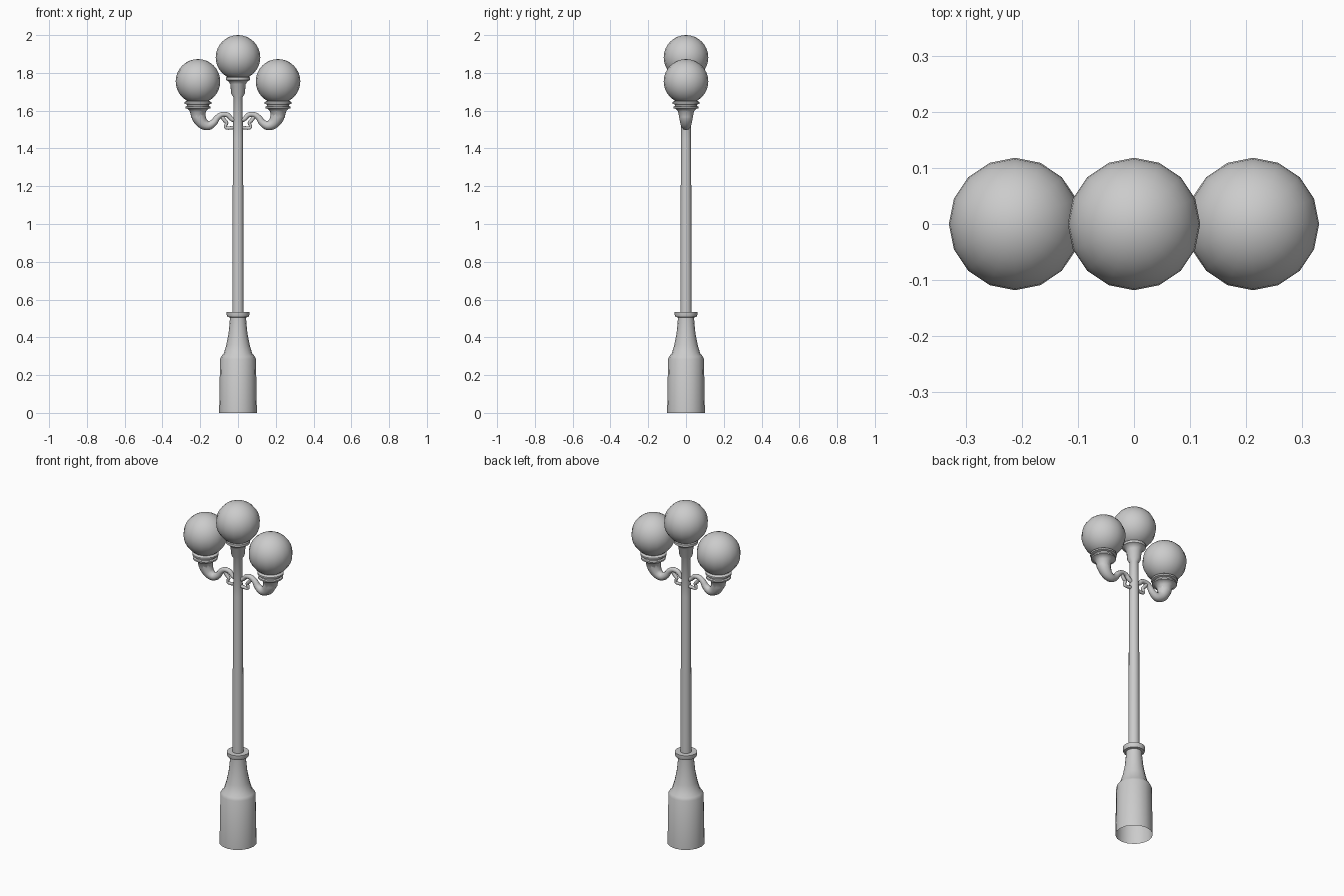
import bpy, math
from mathutils import Vector

cube = bpy.data.objects.get("Cube")
if cube:
    bpy.data.objects.remove(cube)

grey = bpy.data.materials.new("light_grey")
grey.use_nodes = True
grey.diffuse_color = (0.6, 0.6, 0.6, 1)
grey.node_tree.nodes["Principled BSDF"].inputs["Base Color"].default_value = (0.6, 0.6, 0.6, 1)


def finish(ob, angle=50):
    ob.data.materials.append(grey)
    bpy.ops.object.select_all(action="DESELECT")
    ob.select_set(True)
    bpy.context.view_layer.objects.active = ob
    bpy.ops.object.shade_smooth_by_angle(angle=math.radians(angle))
    return ob


def skin_rings(name, rings, cap_ends=False):
    """Join a list of equal vertex rings into a skin."""
    n = len(rings[0])
    faces = []
    for i in range(len(rings) - 1):
        for j in range(n):
            k = (j + 1) % n
            faces.append((i * n + j, i * n + k, (i + 1) * n + k, (i + 1) * n + j))
    if cap_ends:
        last = (len(rings) - 1) * n
        faces += [tuple(reversed(range(n))), tuple(range(last, last + n))]
    mesh = bpy.data.meshes.new(name)
    mesh.from_pydata([v for r in rings for v in r], [], faces)
    ob = bpy.data.objects.new(name, mesh)
    bpy.context.collection.objects.link(ob)
    return finish(ob)


def lathe(name, profile, x=0, sides=16):
    turn = [2 * math.pi * j / sides for j in range(sides)]
    return skin_rings(name, [[(x + r * math.cos(a), r * math.sin(a), z) for a in turn]
                             for r, z in profile])


def tube(name, path, side, sides=10, steps=4):
    """Sweep a round section of varying radius along a smooth x-z path."""
    pts = [Vector(p) for p in path]
    pts = [2 * pts[0] - pts[1]] + pts + [2 * pts[-1] - pts[-2]]
    dense = []
    for a, b, c, d in zip(pts, pts[1:], pts[2:], pts[3:]):
        for s in range(steps):
            t = s / steps
            dense.append(0.5 * (2 * b + (c - a) * t + (2 * a - 5 * b + 4 * c - d) * t ** 2
                                + (3 * b - a - 3 * c + d) * t ** 3))
    dense.append(pts[-2])
    rings = []
    for i, p in enumerate(dense):
        d = dense[min(i + 1, len(dense) - 1)] - dense[max(i - 1, 0)]
        across = Vector((-d.y, d.x)).normalized()
        ring = []
        for j in range(sides):
            a = side * 2 * math.pi * j / sides
            u, v = p.z * math.cos(a), p.z * math.sin(a)
            ring.append((side * (p.x + across.x * u), -v, p.y + across.y * u))
        rings.append(ring)
    return skin_rings(name, rings, True)


def globe(name, x, z):
    bpy.ops.mesh.primitive_uv_sphere_add(segments=16, ring_count=16, radius=0.118,
                                         location=(x, 0, z))
    ob = bpy.context.object
    ob.name = name
    finish(ob)


# Bottle-shaped base with a collar, open underneath
lathe("base", [(0.1, 0), (0.095, 0.285), (0.088, 0.3), (0.075, 0.315), (0.062, 0.36),
               (0.05, 0.42), (0.044, 0.48), (0.043, 0.505), (0.056, 0.508),
               (0.06, 0.52), (0.06, 0.535), (0.029, 0.535)])

# Slim tapered pole flaring into the top globe holder
lathe("pole", [(0.03, 0.53), (0.027, 1.45), (0.023, 1.67), (0.036, 1.69), (0.041, 1.74),
               (0.052, 1.757), (0.064, 1.762), (0.064, 1.776), (0.05, 1.782), (0, 1.782)])
globe("top_globe", 0, 1.882)

# Side lamps: globe, ringed cup, curved arm and scroll
for label, side in (("left", 1), ("right", -1)):
    x = 0.212 * side
    globe(label + "_globe", x, 1.755)
    lathe(label + "_cup", [(0.036, 1.565), (0.042, 1.595), (0.055, 1.61), (0.067, 1.613),
                           (0.067, 1.621), (0.058, 1.624), (0.058, 1.632), (0.071, 1.636),
                           (0.071, 1.645), (0.06, 1.652), (0, 1.652)], x)
    tube(label + "_arm", [(0.212, 1.6, 0.04), (0.207, 1.565, 0.037), (0.187, 1.533, 0.03),
                          (0.157, 1.521, 0.024), (0.128, 1.537, 0.019), (0.11, 1.562, 0.016),
                          (0.085, 1.579, 0.014), (0.055, 1.577, 0.013), (0.035, 1.557, 0.012),
                          (0.01, 1.545, 0.011)], side)
    tube(label + "_scroll", [(0.088, 1.572, 0.01), (0.072, 1.549, 0.01), (0.06, 1.536, 0.009),
                             (0.066, 1.52, 0.008), (0.064, 1.509, 0.008),
                             (0.045, 1.508, 0.009), (0.015, 1.512, 0.01)], side)
